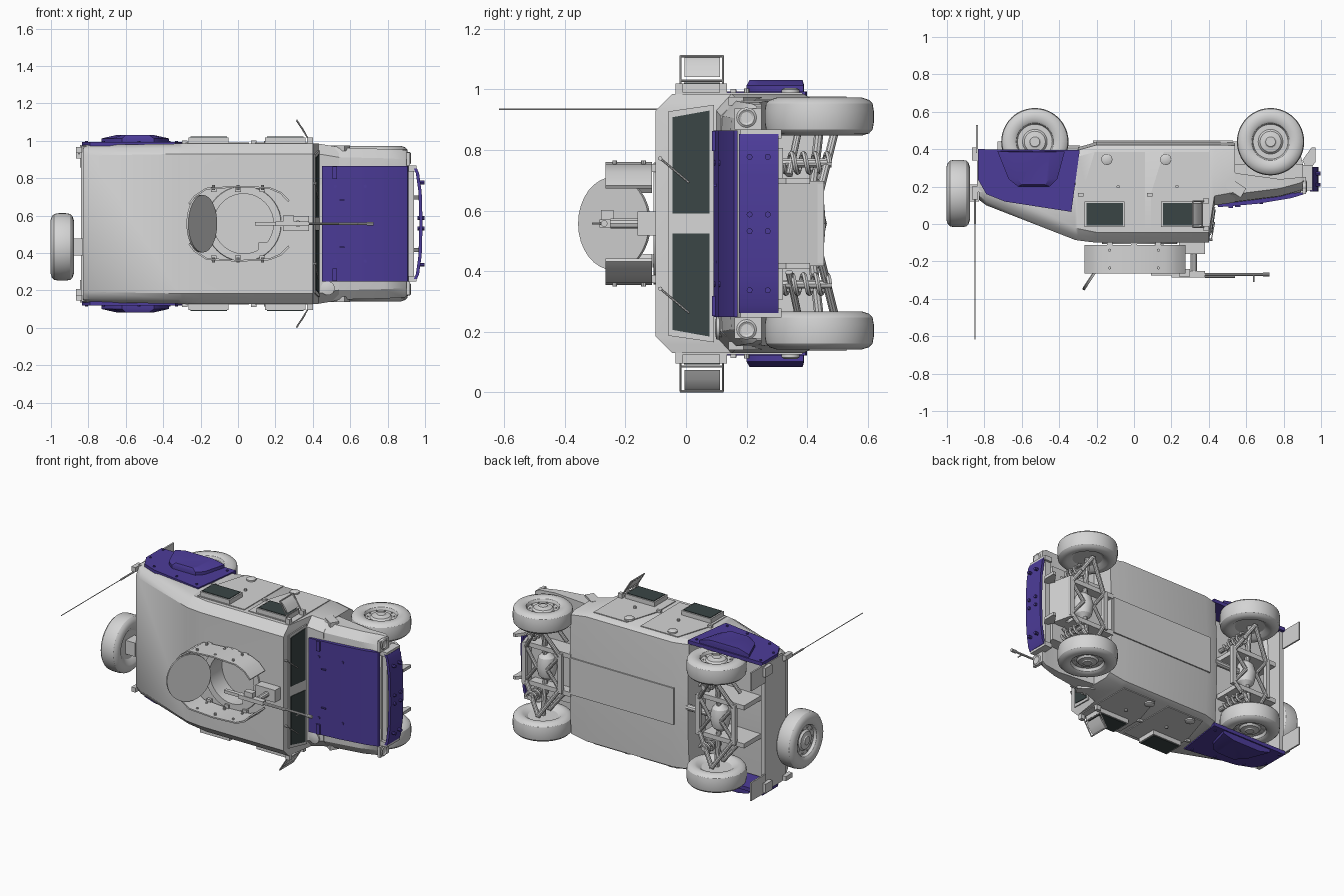
import bpy, bmesh, math
from mathutils import Vector, Matrix

# Vehicle space: x forward, y left, z up; PLACE lays it on its side
PLACE = Matrix.Translation((0, 0, 0.557)) @ Matrix.Rotation(math.pi / 2, 4, 'X')


def material(name, col):
    m = bpy.data.materials.new(name)
    m.diffuse_color = (*col, 1)
    return m


GREY = material("light_grey", (0.66, 0.66, 0.66))
PURPLE = material("purple", (0.073, 0.045, 0.32))
GLASS = material("dark_glass", (0.042, 0.06, 0.06))


def loft(bm, rings, cap=True):
    vs = [[bm.verts.new(p) for p in r] for r in rings]
    n = len(vs[0])
    for a, b in zip(vs, vs[1:]):
        for i in range(n):
            j = (i + 1) % n
            bm.faces.new((a[i], a[j], b[j], b[i]))
    if cap:
        bm.faces.new(vs[0][::-1])
        bm.faces.new(vs[-1])


def box(bm, x0, x1, y0, y1, z0, z1):
    loft(bm, [[(x0, y0, z), (x1, y0, z), (x1, y1, z), (x0, y1, z)] for z in (z0, z1)])


def prism(bm, pts, a, b, axis):
    put = {'x': lambda p, h: (h, p[0], p[1]), 'y': lambda p, h: (p[0], h, p[1]),
           'z': lambda p, h: (p[0], p[1], h)}[axis]
    loft(bm, [[put(p, h) for p in pts] for h in (a, b)])


def lathe(bm, profile, center, axis, n=32):
    q = Vector((0, 0, 1)).rotation_difference(Vector(axis))
    c = Vector(center)
    loft(bm, [[c + q @ Vector((r * math.cos(2 * math.pi * i / n), r * math.sin(2 * math.pi * i / n), h))
               for i in range(n)] for r, h in profile])


def tube(bm, p, q, r, n=10):
    d = Vector(q) - Vector(p)
    lathe(bm, [(r, 0), (r, d.length)], p, d.normalized(), n)


def spring(bm, c, z0, z1, r, wire, turns=4):
    rings = []
    for i in range(turns * 12 + 1):
        t = i / 12 * 2 * math.pi
        o = Vector((math.cos(t), math.sin(t), 0))
        p = Vector((c[0], c[1], z0 + (z1 - z0) * i / (turns * 12))) + o * r
        rings.append([p + o * wire * math.cos(k * math.pi / 3) + Vector((0, 0, wire * math.sin(k * math.pi / 3)))
                      for k in range(6)])
    loft(bm, rings)


def finish(name, bm, mat):
    bmesh.ops.recalc_face_normals(bm, faces=bm.faces)
    bm.transform(PLACE)
    me = bpy.data.meshes.new(name)
    bm.to_mesh(me)
    bm.free()
    me.materials.append(mat)
    ob = bpy.data.objects.new(name, me)
    bpy.context.collection.objects.link(ob)
    return ob


def part(name, mat, fn, *args):
    bm = bmesh.new()
    fn(bm, *args)
    return finish(name, bm, mat)


# Cabin hull: x, floor, shoulder height, roof height; k below 0.5 rounds the shoulder
def section(x, floor, sh, roof, w=0.428, ch=0.055, k=0.5):
    half = [(0.12, floor), (w - 0.02, floor + 0.015), (w, floor + 0.05), (w, sh),
            (w - ch * k, roof - (roof - sh) * k), (w - ch, roof)]
    return [(x, y, z) for y, z in half] + [(x, -y, z) for y, z in half[::-1]]


cabin = part("cabin", GREY, loft, [
    section(-0.83, -0.3, -0.2, -0.13, 0.42, k=0.33), section(-0.79, -0.27, -0.17, -0.1, 0.42, k=0.33),
    section(-0.315, -0.25, 0.02, 0.085, k=0.42), section(-0.30, -0.41, 0.025, 0.088, k=0.45),
    section(-0.2, -0.438, 0.045, 0.1), section(0.40, -0.438, 0.045, 0.1),
    section(0.43, -0.438, -0.15, -0.1), section(0.54, -0.435, -0.17, -0.115, 0.41)])
cutter = part("hatch_cutter", GREY, lathe, [(0.16, 0), (0.16, 0.3)], (0.03, 0, -0.02), (0, 0, 1), 40)
cutter.hide_render = True
mod = cabin.modifiers.new("hatch", 'BOOLEAN')
mod.object, mod.operation = cutter, 'DIFFERENCE'
bpy.context.view_layer.objects.active = cabin
bpy.ops.object.modifier_apply(modifier="hatch")
bpy.data.objects.remove(cutter)

# Windshield frame and panes on the sloped front
wx = lambda z: 0.401 + (0.1 - z) * 0.15
bm, fr = bmesh.new(), bmesh.new()
for s in (1, -1):
    for b, (y0, y1, z0, z1, t) in ((bm, (0.033, 0.373, -0.077, 0.045, 0.009)), (fr, (0.0, 0.392, -0.092, 0.06, 0.005))):
        loft(b, [[(wx(z0) + d, s * y0, z0), (wx(z0) + d, s * y1, z0), (wx(z1) + d, s * (y1 - 0.022), z1),
                  (wx(z1) + d, s * y0, z1)] for d in (-0.003, t)])
finish("windshield_panes", bm, GLASS)
finish("windshield_frame", fr, GREY)
bm = bmesh.new()
for y in (0.215, -0.215):
    tube(bm, (wx(0.085) + 0.01, y, 0.085), (wx(-0.01) + 0.014, y - 0.08, -0.01), 0.003, 6)
    tube(bm, (0.39, y, 0.085), (0.42, y, 0.085), 0.007, 8)
finish("wipers", bm, GREY)

# Front fenders, engine bay and hood
bm = bmesh.new()
loft(bm, [[(x, s * y, z) for s, y, z in ((1, w, lo), (1, w, hi - 0.05), (1, w - 0.05, hi - 0.01), (1, 0.2, hi),
                                         (-1, 0.2, hi), (-1, w - 0.05, hi - 0.01), (-1, w, hi - 0.05), (-1, w, lo))]
          for x, w, lo, hi in ((0.43, 0.41, -0.3, -0.1), (0.56, 0.405, -0.27, -0.112), (0.78, 0.4, -0.24, -0.14),
                               (0.89, 0.395, -0.25, -0.17), (0.91, 0.385, -0.25, -0.185))])
box(bm, 0.5, 0.86, -0.14, 0.14, -0.38, -0.2)
box(bm, 0.5, 0.9, -0.25, 0.25, -0.32, -0.2)
finish("front_fenders", bm, GREY)
hood = [(0.45, -0.112), (0.45, -0.09), (0.66, -0.108), (0.84, -0.138), (0.905, -0.158), (0.912, -0.17), (0.84, -0.165)]
part("hood", PURPLE, prism, hood, -0.308, 0.308, 'y')
bm = bmesh.new()
for s in (1, -1):
    for x, z in ((0.52, -0.096), (0.68, -0.112)):
        tube(bm, (x, s * 0.2, z - 0.01), (x, s * 0.2, z + 0.004), 0.009, 8)
    box(bm, 0.505, 0.53, s * 0.24, s * 0.305, -0.11, -0.086)
    box(bm, 0.54, 0.57, s * 0.13, s * 0.123, -0.11, -0.09)
finish("hood_latches", bm, PURPLE)

# Thin curved bumper with bolts
arc = [(0.957, -0.295), (0.968, -0.27), (0.982, -0.17), (0.987, 0), (0.982, 0.17), (0.968, 0.27), (0.957, 0.295)]
bm = bmesh.new()
prism(bm, arc + [(x - 0.017, y) for x, y in arc[::-1]], -0.305, -0.175, 'z')
for z in (-0.21, -0.27):
    for y in (-0.22, -0.025, 0.03, 0.22):
        tube(bm, (0.96, y, z), (0.998, y, z), 0.01, 8)
finish("bumper", bm, PURPLE)
bm = bmesh.new()
box(bm, 0.9, 0.94, -0.3, 0.3, -0.3, -0.2)
for s in (1, -1):
    box(bm, 0.9, 0.955, s * 0.28, s * 0.31, -0.315, -0.18)
    prism(bm, [(0.93, -0.28), (0.97, -0.33), (0.97, -0.41), (0.95, -0.41), (0.9, -0.34)], s * 0.13, s * 0.15, 'y')
    lathe(bm, [(0.033, 0), (0.033, 0.02), (0.026, 0.025), (0.018, 0.02)], (0.9, s * 0.35, -0.2), (1, 0, 0), 20)
    box(bm, 0.9, 0.92, s * 0.31, s * 0.38, -0.16, -0.25)
prism(bm, [(0.91, -0.29), (0.87, -0.455), (0.85, -0.455), (0.86, -0.29)], -0.14, 0.14, 'y')
finish("front_mount_and_headlights", bm, GREY)

# Air filter cap on the right, side vents on both fenders
bm = bmesh.new()
lathe(bm, [(0.03, 0), (0.03, 0.05), (0.037, 0.05), (0.037, 0.06), (0.015, 0.065)], (0.48, -0.345, -0.16), (0, 0, 1), 20)
for s in (1, -1):
    prism(bm, [(0.48, -0.2), (0.51, -0.25), (0.6, -0.19), (0.57, -0.14)], s * 0.39, s * 0.418, 'y')
finish("air_intakes", bm, GREY)

# Side windows, doors, knobs and hinges
fr, gl, dr = bmesh.new(), bmesh.new(), bmesh.new()
for s in (1, -1):
    for x0, x1 in ((-0.265, -0.05), (0.145, 0.36)):
        prism(fr, [(x0, -0.12), (x1, -0.12), (x1, 0.015), (x0, 0.015)], s * 0.42, s * 0.462, 'y')
        prism(gl, [(x0 + 0.01, -0.112), (x1 - 0.01, -0.112), (x1 - 0.01, 0.007), (x0 + 0.01, 0.007)], s * 0.459, s * 0.466, 'y')
    for x0, x1 in ((-0.28, 0.06), (0.09, 0.4)):
        prism(dr, [(x0, -0.16), (x0 + 0.07, -0.385), (x1, -0.385), (x1, 0.02), (x0, 0.02)], s * 0.425, s * 0.433, 'y')
        box(dr, x0 - 0.02, x0 + 0.01, s * 0.425, s * 0.444, -0.165, -0.147)
    for x in (-0.145, 0.17):
        lathe(dr, [(0.03, 0), (0.03, 0.012), (0.018, 0.018)], (x, s * 0.43, -0.345), (0, s, 0), 16)
        tube(dr, (x + 0.06, s * 0.43, -0.2), (x + 0.06, s * 0.446, -0.2), 0.009, 8)
finish("side_window_frames", fr, GREY)
finish("side_window_panes", gl, GLASS)
finish("doors", dr, GREY)

# Rear purple fenders with a raised tapered cover
bm = bmesh.new()
skin = [(-0.835, -0.4), (-0.29, -0.395), (-0.335, -0.065), (-0.69, -0.12), (-0.79, -0.16), (-0.835, -0.24)]
base = [(-0.73, -0.39), (-0.37, -0.388), (-0.41, -0.24), (-0.45, -0.2), (-0.62, -0.2), (-0.67, -0.24)]
top = [(-0.65, -0.385), (-0.45, -0.385), (-0.455, -0.24), (-0.475, -0.21), (-0.6, -0.21), (-0.62, -0.24)]
for s in (1, -1):
    prism(bm, skin, s * 0.412, s * 0.436, 'y')
    loft(bm, [[(x, s * v, z) for x, z in p] for p, v in ((base, 0.433), (base, 0.456), (top, 0.474))])
    for x, z in ((-0.81, -0.38), (-0.81, -0.25), (-0.72, -0.16), (-0.53, -0.12), (-0.37, -0.1), (-0.33, -0.36)):
        tube(bm, (x, s * 0.43, z), (x, s * 0.443, z), 0.008, 6)
finish("rear_fenders", bm, PURPLE)

# Tailgate, rear flaps, spare carrier and aerial
bm = bmesh.new()
box(bm, -0.84, -0.81, -0.415, 0.415, -0.38, -0.17)
for s in (1, -1):
    box(bm, -0.865, -0.835, s * 0.35, s * 0.41, -0.41, -0.34)
    box(bm, -0.865, -0.835, s * 0.38, s * 0.41, -0.2, -0.13)
    box(bm, -0.845, -0.835, s * 0.3, s * 0.42, -0.53, -0.38)
box(bm, -0.9, -0.83, -0.17, -0.08, -0.21, -0.12)
finish("tailgate", bm, GREY)
bm = bmesh.new()
tube(bm, (-0.85, 0.377, -0.2), (-0.85, 0.377, 0.0), 0.006)
tube(bm, (-0.85, 0.377, 0.0), (-0.85, 0.377, 0.617), 0.0025, 6)
finish("aerial", bm, GREY)

# Wheels and spare
TYRE = [(0.09, -0.04), (0.12, -0.06), (0.14, -0.063), (0.165, -0.055), (0.176, -0.043), (0.18, -0.02), (0.18, 0.02),
        (0.176, 0.043), (0.165, 0.055), (0.14, 0.063), (0.112, 0.06), (0.1, 0.052), (0.093, 0.035), (0.066, 0.035),
        (0.056, 0.046), (0.032, 0.05), (0.026, 0.055)]


def wheel(bm, c, ax):
    lathe(bm, TYRE, c, ax, 48)
    q = Vector((0, 0, 1)).rotation_difference(Vector(ax))
    for k in range(10):
        a = k * math.pi / 5
        p = Vector(c) + q @ Vector((0.08 * math.cos(a), 0.08 * math.sin(a), 0.03))
        tube(bm, p, p + Vector(ax) * 0.011, 0.005, 6)


for x, end in ((0.73, "front"), (-0.53, "rear")):
    for s, side in ((1, "left"), (-1, "right")):
        part(f"{end}_{side}_wheel", GREY, wheel, (x, s * 0.353, -0.44), (0, s, 0))
    # Axle, control arms, springs and frame
    bm = bmesh.new()
    lathe(bm, [(0.02, -0.09), (0.05, -0.06), (0.065, 0), (0.05, 0.06), (0.02, 0.09)], (x, 0, -0.4), (0, 1, 0), 20)
    for s in (1, -1):
        tube(bm, (x, s * 0.05, -0.41), (x, s * 0.31, -0.44), 0.016)
        for d in (-0.13, 0.13):
            tube(bm, (x + d, s * 0.1, -0.44), (x, s * 0.3, -0.49), 0.014)
            tube(bm, (x + d * 0.8, s * 0.16, -0.34), (x, s * 0.3, -0.37), 0.012)
            tube(bm, (x + d, s * 0.12, -0.44), (x + d * 0.3, 0, -0.45), 0.012)
        box(bm, x - 0.2, x + 0.1, s * 0.11, s * 0.14, -0.44, -0.25)
        spring(bm, (x + 0.07, s * 0.2), -0.475, -0.32, 0.031, 0.009)
        tube(bm, (x + 0.07, s * 0.2, -0.48), (x + 0.07, s * 0.2, -0.25), 0.015)
    for d in (-0.13, 0.13):
        box(bm, x + d - 0.015, x + d + 0.015, -0.13, 0.13, -0.455, -0.43)
    finish(f"{end}_suspension", bm, GREY)
part("spare_wheel", GREY, wheel, (-0.94, -0.124, -0.163), (-1, 0, 0))
bm = bmesh.new()
box(bm, -0.22, 0.53, -0.12, 0.12, -0.446, -0.43)
tube(bm, (-0.53, 0, -0.4), (-0.29, 0, -0.4), 0.02)
finish("underbody_tunnel", bm, GREY)

# Mirrors on tube frames
bm = bmesh.new()
for s in (1, -1):
    prism(bm, [(0.31, s * 0.55), (0.322, s * 0.542), (0.345, s * 0.515), (0.364, s * 0.483), (0.352, s * 0.487),
               (0.328, s * 0.522)], -0.112, 0.005, 'z')
    for z in (0.018, -0.122):
        tube(bm, (0.39, s * 0.43, z), (0.315, s * 0.553, z), 0.004, 8)
    tube(bm, (0.315, s * 0.553, 0.02), (0.315, s * 0.553, -0.124), 0.004, 8)
    tube(bm, (0.364, s * 0.472, 0.02), (0.364, s * 0.472, -0.124), 0.004, 8)
    box(bm, 0.37, 0.4, s * 0.42, s * 0.462, -0.135, -0.11)
    box(bm, 0.37, 0.4, s * 0.42, s * 0.462, 0.01, 0.035)
finish("mirrors", bm, GREY)

# Roof hatch ring, open lid and side shields
part("hatch_ring", GREY, loft, [[(0.03 + r * math.cos(a * math.pi / 20), r * math.sin(a * math.pi / 20), z) for a in range(40)]
     for r, z in ((0.16, 0.06), (0.16, 0.108), (0.2, 0.108), (0.205, 0.09))], False)
ax = Vector((0.22, 0, 0.145)).normalized()
bm = bmesh.new()
lathe(bm, [(0.13, -0.008), (0.14, -0.004), (0.14, 0.008)], (-0.195, 0, 0.235), ax, 32)
for v in bm.verts:
    v.co.y *= 1.1
finish("hatch_lid", bm, GREY)
path = [(-0.265, 0.11), (-0.235, 0.15), (-0.17, 0.192), (0, 0.203), (0.17, 0.195), (0.23, 0.17), (0.275, 0.125)]
bm = bmesh.new()
for s in (1, -1):
    prism(bm, [(x, s * y) for x, y in path] + [(x * 0.98, s * (y - 0.009)) for x, y in path[::-1]], 0.112, 0.265, 'z')
    for x in (-0.13, 0.0, 0.13):
        for z in (0.14, 0.235):
            tube(bm, (x, s * 0.18, z), (x, s * 0.208, z), 0.008, 8)
        box(bm, x - 0.015, x + 0.015, s * 0.17, s * 0.196, 0.09, 0.12)
finish("turret_shields", bm, GREY)

# Roof gun on its pedestal
bm = bmesh.new()
box(bm, 0.24, 0.38, -0.04, 0.04, 0.1, 0.16)
tube(bm, (0.32, 0, 0.12), (0.32, 0, 0.25), 0.018)
box(bm, 0.2, 0.38, -0.013, 0.013, 0.25, 0.285)
box(bm, 0.09, 0.2, -0.01, 0.01, 0.25, 0.275)
box(bm, 0.24, 0.3, 0.013, 0.045, 0.24, 0.28)
box(bm, 0.11, 0.16, -0.145, -0.1, 0.03, 0.11)
tube(bm, (0.38, 0, 0.27), (0.71, 0, 0.27), 0.007)
tube(bm, (0.38, 0, 0.283), (0.54, 0, 0.283), 0.005)
tube(bm, (0.69, 0, 0.27), (0.725, 0, 0.27), 0.011)
tube(bm, (0.64, 0, 0.27), (0.64, 0, 0.31), 0.004, 6)
finish("roof_gun", bm, GREY)

# Smooth rounded parts, keep hard edges
bpy.ops.object.select_all(action='SELECT')
bpy.context.view_layer.objects.active = cabin
bpy.ops.object.shade_smooth_by_angle(angle=math.radians(30))
